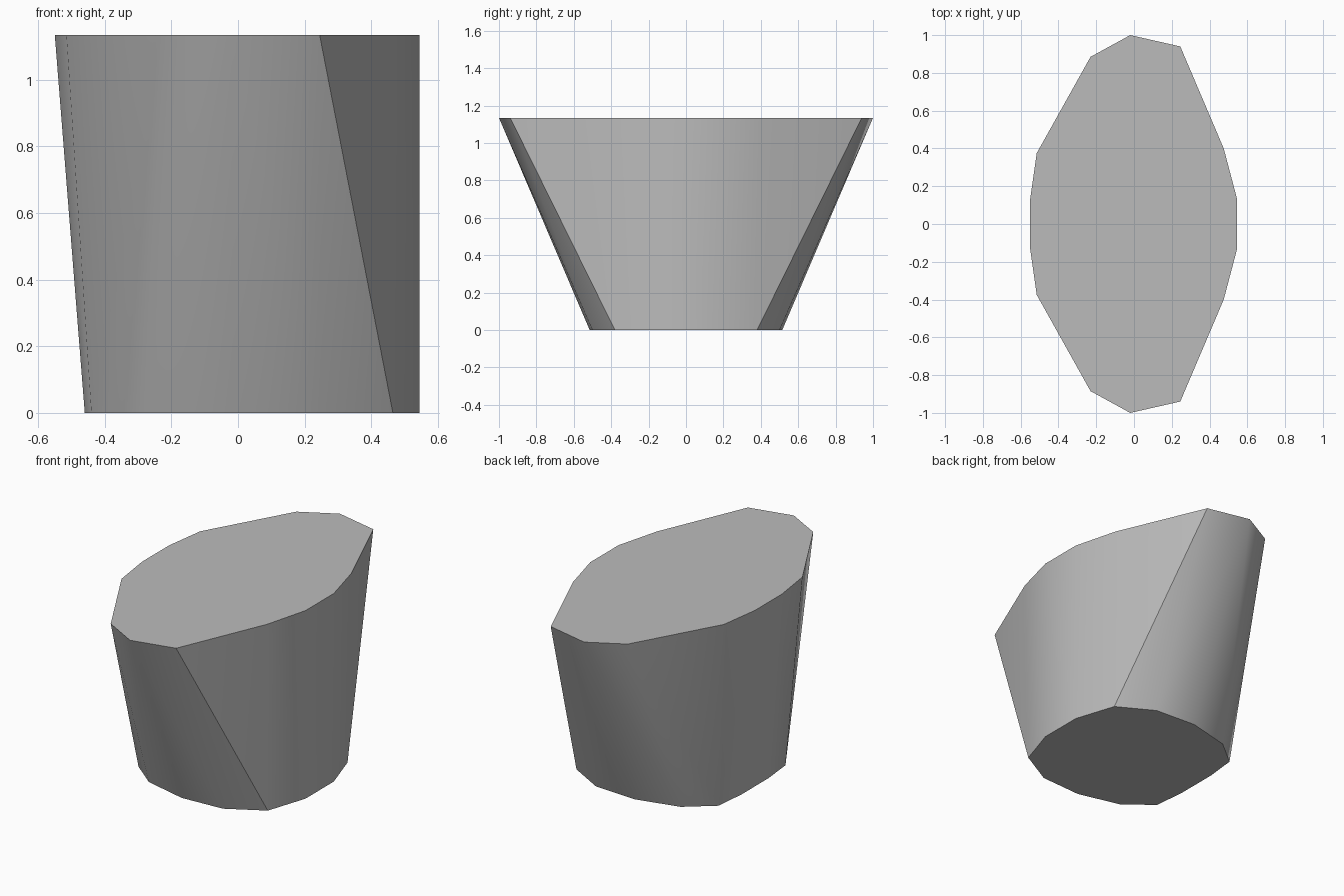
import bpy, bmesh, math

cube = bpy.data.objects.get("Cube")
if cube:
    bpy.data.objects.remove(cube, do_unlink=True)

HEIGHT = 1.135

# Half outlines, from the broad side round to the narrow side
base_half = [(.545, .135), (.465, .38), (.25, .5), (-.015, .515),
             (-.28, .45), (-.44, .32), (-.46, .13)]
rim_half = [(.545, .135), (.475, .4), (.245, .94), (-.02, 1),
            (-.23, .885), (-.515, .375), (-.55, .13)]


def mirrored(half):
    return half + [(x, -y) for x, y in reversed(half)]


# Tapered body: convex skin between the base and the longer rim
bm = bmesh.new()
for outline, z in ((mirrored(base_half), 0), (mirrored(rim_half), HEIGHT)):
    for x, y in outline:
        bm.verts.new((x, y, z))
bmesh.ops.convex_hull(bm, input=bm.verts[:])
bmesh.ops.dissolve_limit(bm, angle_limit=math.radians(0.5),
                         verts=bm.verts[:], edges=bm.edges[:])
bmesh.ops.recalc_face_normals(bm, faces=bm.faces[:])

mesh = bpy.data.meshes.new("tapered_body")
bm.to_mesh(mesh)
bm.free()
body = bpy.data.objects.new("tapered_body", mesh)
bpy.context.collection.objects.link(body)

# Plain grey
grey = bpy.data.materials.new("plain_grey")
grey.use_nodes = True
colour = (.5, .5, .5, 1)
grey.diffuse_color = colour
grey.node_tree.nodes["Principled BSDF"].inputs["Base Color"].default_value = colour
mesh.materials.append(grey)

# Soft sides with crisp rim and base
bpy.ops.object.select_all(action='DESELECT')
body.select_set(True)
bpy.context.view_layer.objects.active = body
bpy.ops.object.shade_smooth_by_angle(angle=math.radians(30))
